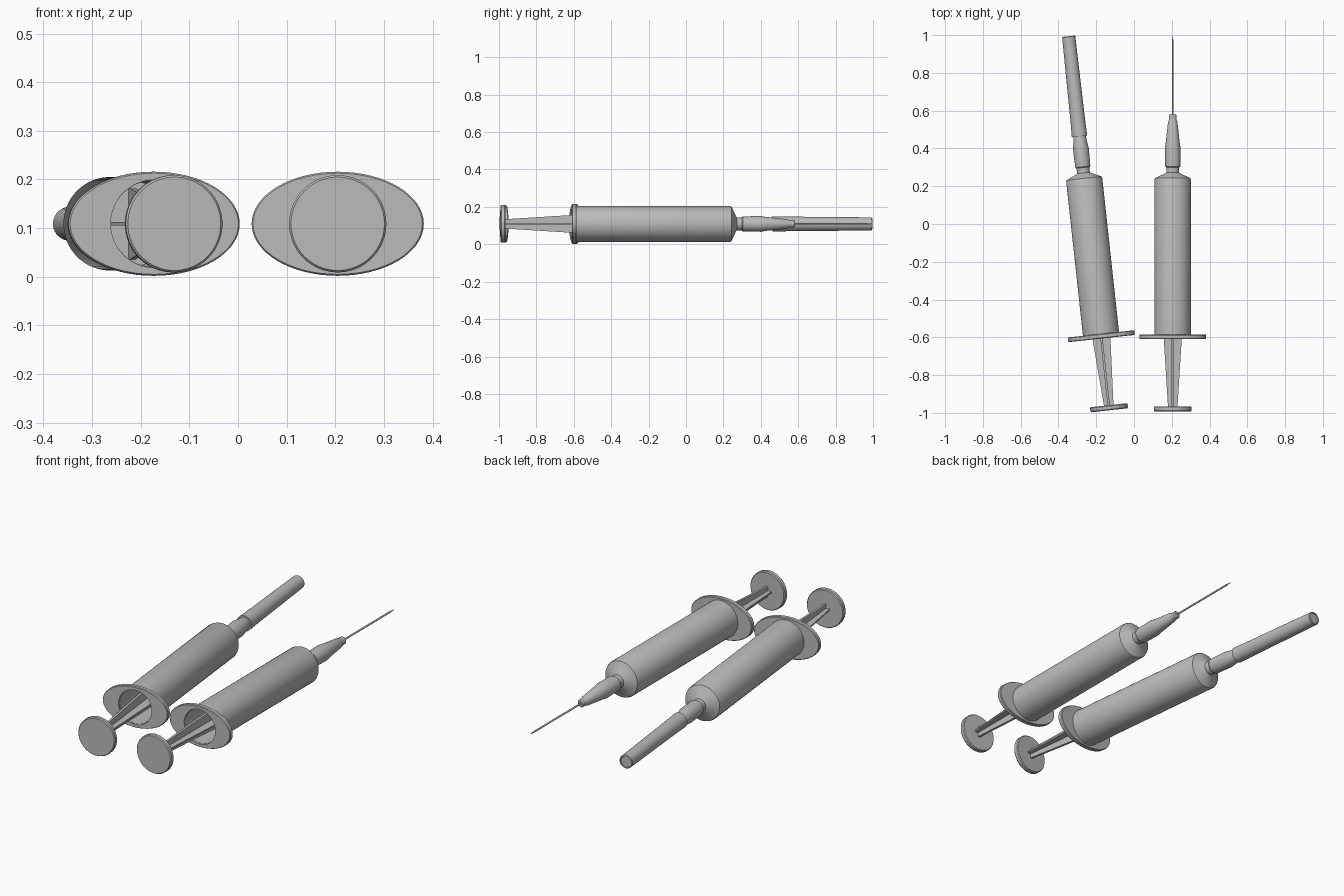
import bpy, bmesh, math
from mathutils import Matrix

cube = bpy.data.objects.get("Cube")
if cube:
    bpy.data.objects.remove(cube, do_unlink=True)

grey = bpy.data.materials.new("neutral grey")
grey.use_nodes = True
COLOUR = (0.5, 0.5, 0.5, 1)
grey.diffuse_color = COLOUR
grey.node_tree.nodes["Principled BSDF"].inputs["Base Color"].default_value = COLOUR


def finish(name, bm, place):
    """Turn a bmesh into a placed, smooth-shaded object."""
    bmesh.ops.recalc_face_normals(bm, faces=bm.faces)
    mesh = bpy.data.meshes.new(name)
    bm.to_mesh(mesh)
    bm.free()
    mesh.materials.append(grey)
    obj = bpy.data.objects.new(name, mesh)
    bpy.context.collection.objects.link(obj)
    obj.matrix_world = place
    bpy.ops.object.select_all(action='DESELECT')
    obj.select_set(True)
    bpy.context.view_layer.objects.active = obj
    bpy.ops.object.shade_smooth_by_angle(angle=math.radians(30))


def loft(name, place, rings, loop=False, sides=64):
    """Skin rings (y, radius x[, radius z]) along y; loop joins last to first."""
    bm = bmesh.new()
    rows = []
    for y, rx, *rest in rings:
        rz = rest[0] if rest else rx
        angles = [2 * math.pi * i / sides for i in range(sides)]
        rows.append([bm.verts.new((rx * math.cos(a), y, rz * math.sin(a))) for a in angles])
    pairs = list(zip(rows, rows[1:]))
    if loop:
        pairs.append((rows[-1], rows[0]))
    else:
        bm.faces.new(rows[0])
        bm.faces.new(rows[-1])
    for a, b in pairs:
        for i in range(sides):
            j = (i + 1) % sides
            bm.faces.new((a[i], a[j], b[j], b[i]))
    finish(name, bm, place)


def rib(name, place, turn, thick):
    """Tapered flat blade of the plunger, widening into the barrel."""
    bm = bmesh.new()
    bmesh.ops.create_cube(bm, size=1)
    for v in bm.verts:
        near = v.co.y < 0
        v.co.x *= 0.05 if near else 0.15
        v.co.y = -0.97 if near else -0.17
        v.co.z *= thick
    bm.transform(Matrix.Rotation(turn, 4, 'Y'))
    finish(name, bm, place)


def syringe(side, place, capped):
    # Hollow barrel with sloping shoulder and nozzle
    loft(side + "_barrel", place, [
        (-0.6, 0.096), (0.235, 0.096), (0.243, 0.093), (0.268, 0.04), (0.272, 0.034),
        (0.32, 0.034), (0.32, 0.01), (0.262, 0.01), (0.23, 0.089), (-0.6, 0.089)], loop=True)
    # Oval finger flange
    loft(side + "_finger_flange", place, [
        (-0.61, 0.09), (-0.61, 0.174, 0.104), (-0.606, 0.177, 0.107),
        (-0.589, 0.177, 0.107), (-0.585, 0.174, 0.104), (-0.585, 0.09)], loop=True)
    # Plunger: thumb disc, crossed blades and piston
    loft(side + "_thumb_disc", place, [
        (-0.992, 0.096), (-0.987, 0.1), (-0.97, 0.1), (-0.965, 0.096)])
    rib(side + "_plunger_blade_flat", place, 0, 0.008)
    rib(side + "_plunger_blade_upright", place, math.pi / 2, 0.012)
    loft(side + "_piston", place, [(-0.17, 0.088), (-0.04, 0.088), (0, 0.03)])
    # Needle hub and needle
    loft(side + "_needle_hub", place, [
        (0.3, 0.036), (0.305, 0.04), (0.4, 0.042), (0.43, 0.037), (0.54, 0.025),
        (0.55, 0.02), (0.575, 0.02), (0.582, 0.015)], sides=32)
    loft(side + "_needle", place, [(0.57, 0.0045), (0.96, 0.0045), (0.996, 0.001)], sides=16)
    # Protective needle cap
    if capped:
        loft(side + "_needle_cap", place, [
            (0.466, 0.034), (0.466, 0.041), (0.55, 0.039), (0.996, 0.035),
            (1.0, 0.032), (1.0, 0.028), (0.996, 0.027)], sides=40)


syringe("left", Matrix.Translation((0.205, 0, 0.109)), False)
syringe("right", Matrix.Translation((-0.238, 0, 0.109))
        @ Matrix.Rotation(math.radians(6.2), 4, 'Z'), True)
